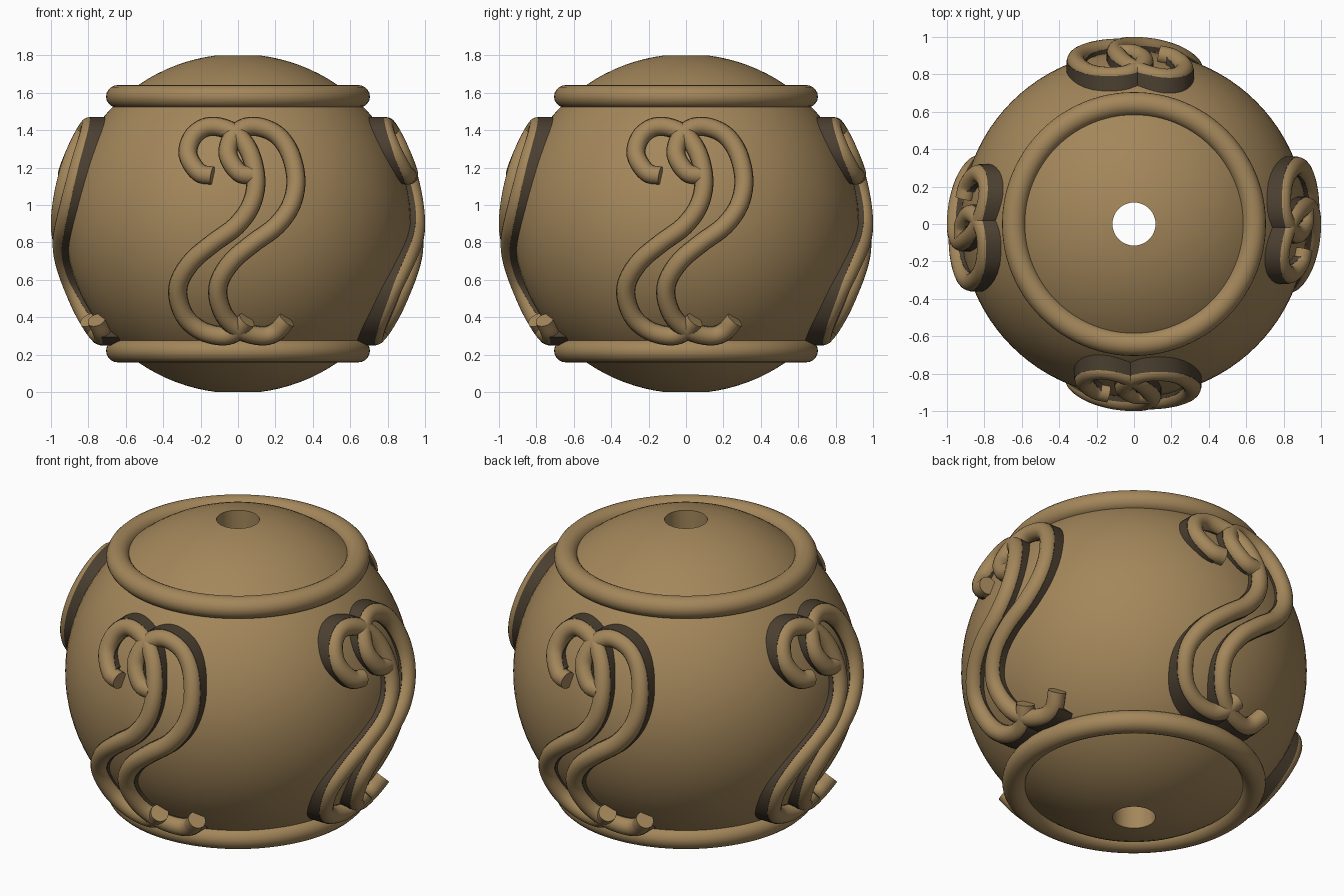
import bpy, bmesh, math
from mathutils import Vector, Matrix

if "Cube" in bpy.data.objects:
    bpy.data.objects.remove(bpy.data.objects["Cube"])

MID = 0.9            # height of the bead centre
TUBE = 0.049         # scroll tube radius
WALL = 0.051         # half width of the wall under each tube
SHELL = 0.952        # radius of the sphere the scrolls follow


def material(name, rgb):
    m = bpy.data.materials.new(name)
    m.diffuse_color = (*rgb, 1)
    m.use_nodes = True
    m.node_tree.nodes["Principled BSDF"].inputs["Base Color"].default_value = m.diffuse_color
    return m


tan_clay = material("tan_clay", (0.37, 0.242, 0.104))
dark_brown = material("dark_brown", (0.07, 0.05, 0.03))


def finish(name, bm, mat=tan_clay, angle=40):
    bmesh.ops.recalc_face_normals(bm, faces=bm.faces)
    me = bpy.data.meshes.new(name)
    bm.to_mesh(me)
    bm.free()
    ob = bpy.data.objects.new(name, me)
    bpy.context.collection.objects.link(ob)
    me.materials.append(mat)
    bpy.ops.object.select_all(action='DESELECT')
    ob.select_set(True)
    bpy.context.view_layer.objects.active = ob
    bpy.ops.object.shade_smooth_by_angle(angle=math.radians(angle))
    return ob


def grid(rings, closed):
    """Skin a list of rings with quads; cap the ends when not closed."""
    bm = bmesh.new()
    vs = [[bm.verts.new(p) for p in r] for r in rings]
    n, m = len(vs), len(vs[0])
    for i in range(n if closed else n - 1):
        a, b = vs[i], vs[(i + 1) % n]
        for j in range(m):
            k = (j + 1) % m
            bm.faces.new((a[j], a[k], b[k], b[j]))
    if not closed:
        bm.faces.new(vs[0])
        bm.faces.new(vs[-1])
    return bm


def lathe(name, profile, segs=96):
    """Turn a closed (radius, z) profile around the z axis."""
    rings = []
    for i in range(segs):
        a = 2 * math.pi * i / segs
        rings.append([(r * math.cos(a), r * math.sin(a), z) for r, z in profile])
    return finish(name, grid(rings, True))


# Round body with a hole drilled along its axis
hole, rx, rz = 0.115, 0.925, 0.907
lim = math.acos(hole / rx)
lathe("bead_body", [(rx * math.cos(t), MID + rz * math.sin(t))
                    for t in (lim * (i / 24 - 1) for i in range(49))])

# Rope-like rings near the top and bottom
for name, z in (("top_ring", 1.58), ("bottom_ring", 0.22)):
    lathe(name, [(0.642 + 0.0635 * math.cos(math.tau * i / 20),
                  z + 0.0615 * math.sin(math.tau * i / 20)) for i in range(20)])

# Centre line of one S-shaped scroll (x, z)
S_PATH = [(-.137, 1.157), (-.21, 1.175), (-.267, 1.267), (-.246, 1.358),
          (-.182, 1.412), (-.10, 1.417), (-.005, 1.374), (.064, 1.278),
          (.096, 1.134), (.07, 1.0), (-.01, .888), (-.128, .80),
          (-.24, .706), (-.31, .60), (-.32, .503), (-.278, .396),
          (-.193, .326), (-.086, .30), (-.011, .321), (.048, .385)]


def smooth_path(pts, steps=5):
    """Catmull-Rom interpolation through the points."""
    p = [Vector(q) for q in pts]
    p = [2 * p[0] - p[1]] + p + [2 * p[-1] - p[-2]]
    out = []
    for i in range(1, len(p) - 2):
        a, b, c, d = p[i - 1:i + 3]
        for s in range(steps):
            t = s / steps
            out.append(0.5 * (2 * b + (c - a) * t + (2 * a - 5 * b + 4 * c - d) * t ** 2
                              + (3 * b - a - 3 * c + d) * t ** 3))
    return out + [p[-2]]


def scroll(name, shift, turn):
    """Round strand lying on a dark wall that runs straight into the body."""
    pts = []
    for x, z in smooth_path(S_PATH):
        x += shift
        pts.append(Vector((x, -math.sqrt(SHELL ** 2 - x * x - (z - MID) ** 2), z)))
    inward = Vector((0, 1, 0))
    tubes, walls = [], []
    for i, p in enumerate(pts):
        t = (pts[min(i + 1, len(pts) - 1)] - pts[max(i - 1, 0)]).normalized()
        side = t.cross(inward).normalized()
        out = side.cross(t).normalized()
        tubes.append([p + TUBE * (side * math.cos(a) + out * math.sin(a))
                      for a in (math.tau * k / 18 for k in range(18))])
        w = WALL * side
        walls.append([p + w, p - w, p - w + 0.17 * inward, p + w + 0.17 * inward])
    # The strand tips reach past the ends of the wall
    for part, rings, mat in (("strand", tubes, tan_clay),
                             ("wall", walls[3:-4], dark_brown)):
        bm = grid(rings, False)
        bmesh.ops.rotate(bm, verts=bm.verts, matrix=Matrix.Rotation(turn, 3, 'Z'))
        finish(name + "_" + part, bm, mat)


# A pair of scrolls on each of the four sides
for i, face in enumerate(("front", "right", "back", "left")):
    scroll(face + "_scroll_a", 0.0, i * math.pi / 2)
    scroll(face + "_scroll_b", 0.214, i * math.pi / 2)
